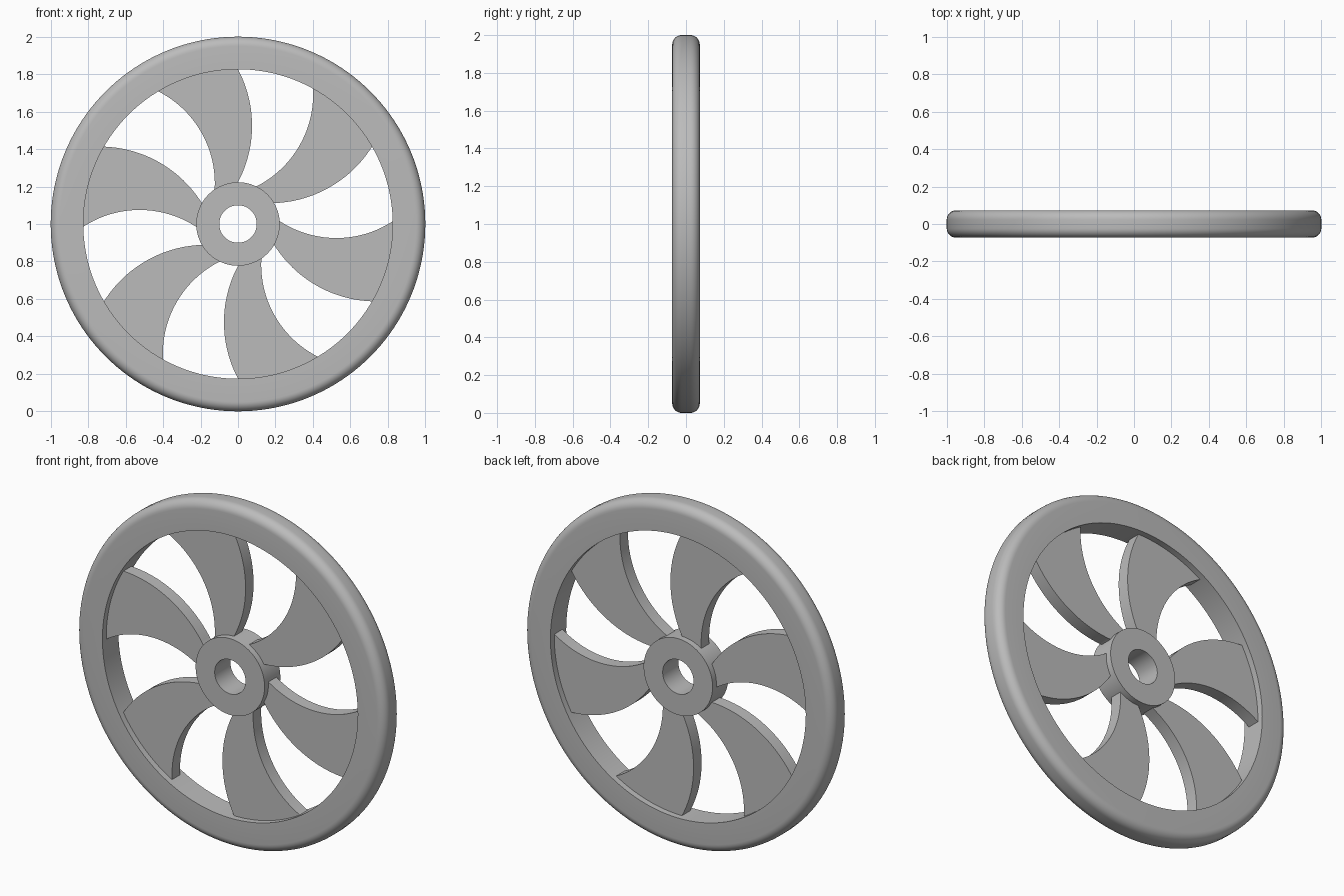
import bpy, bmesh, math
from mathutils import Vector

if "Cube" in bpy.data.objects:
    bpy.data.objects.remove(bpy.data.objects["Cube"], do_unlink=True)

HALF = 0.073          # half thickness of rim and hub
SPOKE_HALF = 0.037    # half thickness of spokes
RIM_IN, HUB_R, BORE_R = 0.826, 0.223, 0.1
FILLET = 0.05
SPOKES = 6
CENTRE = Vector((0, 0, 1))

grey = bpy.data.materials.new("plain grey")
grey.use_nodes = True
colour = (0.5, 0.5, 0.5, 1)
grey.diffuse_color = colour
grey.node_tree.nodes["Principled BSDF"].inputs["Base Color"].default_value = colour


def finish(name, bm):
    bmesh.ops.recalc_face_normals(bm, faces=bm.faces)
    mesh = bpy.data.meshes.new(name)
    bm.to_mesh(mesh)
    bm.free()
    mesh.materials.append(grey)
    obj = bpy.data.objects.new(name, mesh)
    obj.location = CENTRE
    bpy.context.collection.objects.link(obj)
    bpy.ops.object.select_all(action='DESELECT')
    obj.select_set(True)
    bpy.context.view_layer.objects.active = obj
    bpy.ops.object.shade_smooth_by_angle(angle=math.radians(30))
    return obj


def lathe(name, profile, steps):
    """Turn a closed (radius, y) profile around the axle."""
    bm = bmesh.new()
    rings = []
    for i in range(steps):
        a = math.tau * i / steps
        rings.append([bm.verts.new((r * math.cos(a), y, r * math.sin(a))) for r, y in profile])
    n = len(profile)
    for i in range(steps):
        p, q = rings[i], rings[(i + 1) % steps]
        for j in range(n):
            k = (j + 1) % n
            bm.faces.new((p[j], p[k], q[k], q[j]))
    return finish(name, bm)


def polar(r, degrees):
    a = math.radians(degrees)
    return Vector((r * math.cos(a), r * math.sin(a)))


def curved_edge(hub_deg, rim_deg, sag, steps=20):
    """Circular arc from hub to rim, bowed clockwise."""
    a, b = polar(HUB_R, hub_deg), polar(RIM_IN, rim_deg)
    chord = b - a
    side = Vector((chord.y, -chord.x)).normalized()
    half = chord.length / 2
    radius = (half * half + sag * sag) / (2 * sag)
    middle = (a + b) / 2 - side * (radius - sag)
    sweep = math.asin(half / radius)
    along = chord.normalized()
    angles = [sweep * (2 * i / steps - 1) for i in range(steps + 1)]
    return [middle + radius * (side * math.cos(t) + along * math.sin(t)) for t in angles]


# Rim with rounded outer corners
corner = [(1 - FILLET + FILLET * math.sin(t), HALF - FILLET + FILLET * math.cos(t))
          for t in [math.pi / 2 * i / 8 for i in range(9)]]
rim_profile = [(RIM_IN, HALF)] + corner
rim_profile += [(r, -y) for r, y in reversed(rim_profile)]
lathe("rim", rim_profile, 160)

# Hub with a through bore
lathe("hub", [(BORE_R, HALF), (HUB_R, HALF), (HUB_R, -HALF), (BORE_R, -HALF)], 96)

# Swept spokes, with ends sunk into hub and rim
outline = curved_edge(0, 0, 0.075)
outline += [polar(RIM_IN + 0.015, 31 * i / 8) for i in range(9)]
outline += reversed(curved_edge(34, 31, 0.09))
outline += [polar(HUB_R - 0.02, 34 * (1 - i / 4)) for i in range(5)]
for s in range(SPOKES):
    turn = math.tau * s / SPOKES + math.pi / 2
    c, d = math.cos(turn), math.sin(turn)
    bm = bmesh.new()
    face = bm.faces.new([bm.verts.new((p.x * c - p.y * d, -SPOKE_HALF, p.x * d + p.y * c))
                         for p in outline])
    new = bmesh.ops.extrude_face_region(bm, geom=[face])["geom"]
    bmesh.ops.translate(bm, vec=(0, 2 * SPOKE_HALF, 0),
                        verts=[v for v in new if isinstance(v, bmesh.types.BMVert)])
    finish(f"spoke_{s + 1}", bm)
